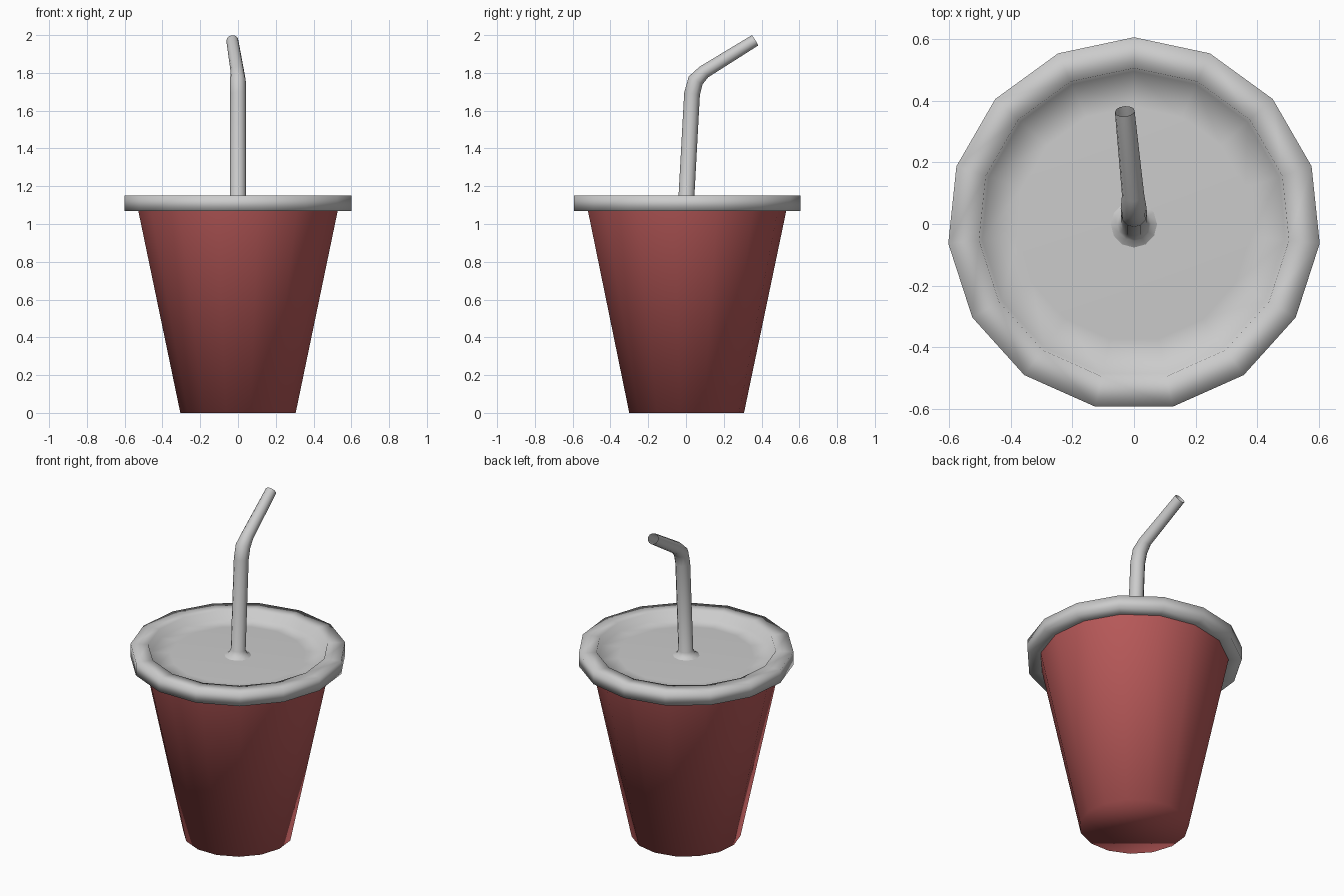
import bpy, bmesh, math
from mathutils import Vector

if "Cube" in bpy.data.objects:
    bpy.data.objects.remove(bpy.data.objects["Cube"])

SIDES = 15


def finish(name, bm, color=None):
    bmesh.ops.recalc_face_normals(bm, faces=bm.faces)
    mesh = bpy.data.meshes.new(name)
    bm.to_mesh(mesh)
    bm.free()
    for p in mesh.polygons:
        p.use_smooth = True
    obj = bpy.data.objects.new(name, mesh)
    bpy.context.collection.objects.link(obj)
    if color:
        mat = bpy.data.materials.new(name + "_colour")
        mat.diffuse_color = color
        mat.use_nodes = True
        mat.node_tree.nodes["Principled BSDF"].inputs["Base Color"].default_value = mat.diffuse_color
        mesh.materials.append(mat)
    return obj


def skin(bm, rings):
    # Join successive rings of vertices with quads
    for a, b in zip(rings, rings[1:]):
        n = len(a)
        for i in range(n):
            j = (i + 1) % n
            bm.faces.new((a[i], a[j], b[j], b[i]))


def revolve(bm, profile):
    # Rings with one corner pointing to +y
    rings = []
    for r, z in profile:
        rings.append([bm.verts.new((r * math.sin(i * math.tau / SIDES),
                                    r * math.cos(i * math.tau / SIDES), z))
                      for i in range(SIDES)])
    skin(bm, rings)
    return rings


# Tapered cup with closed base, open under the lid
bm = bmesh.new()
rings = revolve(bm, [(0.307, 0), (0.535, 1.09)])
bm.faces.new(rings[0])
finish("cup", bm, (0.48, 0.10, 0.10, 1))

# Lid: overhanging rim and recessed floor
bm = bmesh.new()
rings = revolve(bm, [(0.53, 1.07), (0.605, 1.07), (0.605, 1.15),
                     (0.505, 1.15), (0.495, 1.10), (0.38, 1.105)])
bm.faces.new(rings[-1])
finish("lid", bm)

# Bent straw: flared foot, tilted stem, bend, thinner open mouthpiece
path = [((0, 0, 1.10), 0.085), ((0, 0, 1.115), 0.055), ((0, 0.002, 1.14), 0.042),
        ((0, 0.032, 1.69), 0.042), ((-0.001, 0.051, 1.76), 0.042),
        ((-0.003, 0.095, 1.805), 0.036), ((-0.03, 0.365, 1.972), 0.032)]
points = [Vector(p) for p, r in path]
bm = bmesh.new()
rings = []
for k, (p, r) in enumerate(path):
    before = points[k] - points[k - 1] if k else Vector((0, 0, 1))
    after = points[k + 1] - points[k] if k + 1 < len(points) else before
    t = (before.normalized() + after.normalized()).normalized()
    v = t.cross(Vector((1, 0, 0))).normalized()
    u = v.cross(t)
    rings.append([bm.verts.new(points[k] + r * (u * math.cos(a) + v * math.sin(a)))
                  for a in (i * math.tau / 12 for i in range(12))])
skin(bm, rings)
finish("straw", bm)
